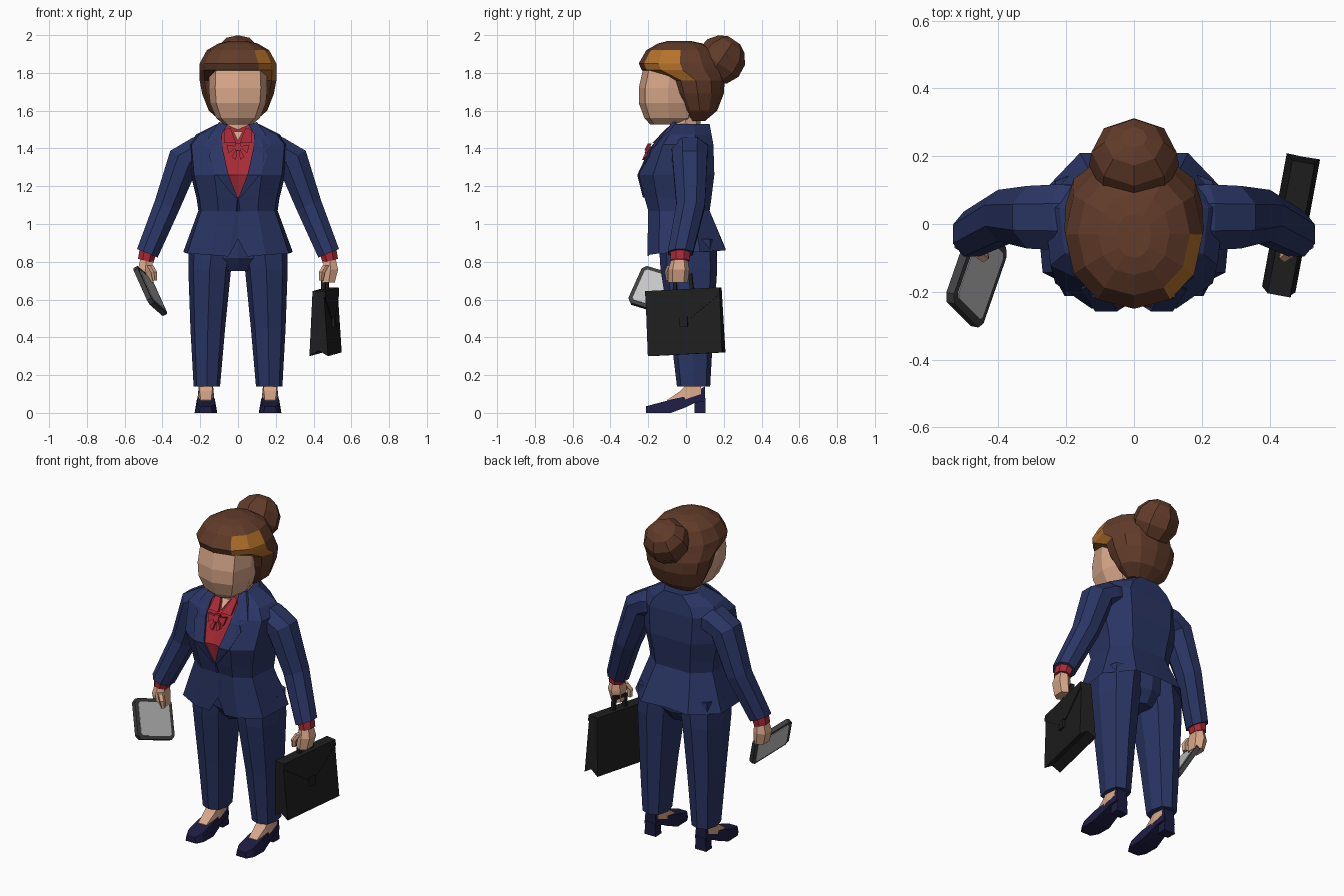
import bpy, bmesh, math
from mathutils import Vector, Matrix

if "Cube" in bpy.data.objects:
    bpy.data.objects.remove(bpy.data.objects["Cube"])


def material(name, r, g, b):
    m = bpy.data.materials.new(name)
    m.diffuse_color = [(c / 255) ** 2.2 for c in (r, g, b)] + [1]
    m.use_nodes = True
    m.node_tree.nodes["Principled BSDF"].inputs["Base Color"].default_value = m.diffuse_color
    return m


NAVY = material("navy suit", 46, 56, 100)
SHOE = material("dark navy leather", 35, 34, 68)
RED = material("red shirt", 165, 46, 56)
SKIN = material("skin", 215, 165, 136)
HAIR = material("brown hair", 98, 62, 46)
GOLD = material("golden streak", 178, 112, 46)
BLACK = material("black leather", 36, 36, 37)
FRAME = material("dark grey frame", 66, 66, 68)
SCREEN = material("light grey screen", 195, 195, 197)


def skin(name, rings, *mats):
    """Join equal-length loops of points into a closed flat-shaded body."""
    n = len(rings[0])
    faces = [(r * n + i, r * n + (i + 1) % n, (r + 1) * n + (i + 1) % n, (r + 1) * n + i)
             for r in range(len(rings) - 1) for i in range(n)]
    faces += [tuple(range(n)), tuple(range((len(rings) - 1) * n, len(rings) * n))]
    me = bpy.data.meshes.new(name)
    me.from_pydata([tuple(p) for ring in rings for p in ring], [], faces)
    bm = bmesh.new()
    bm.from_mesh(me)
    bmesh.ops.recalc_face_normals(bm, faces=bm.faces)
    bm.to_mesh(me)
    bm.free()
    for m in mats:
        me.materials.append(m)
    ob = bpy.data.objects.new(name, me)
    bpy.context.collection.objects.link(ob)
    return ob


def prism(name, pts, offset, mat):
    return skin(name, [pts, [Vector(p) + Vector(offset) for p in pts]], mat)


def spow(v, p):
    return math.copysign(abs(v) ** p, v)


def oval(cx, cy, z, rx, ry, n=8, p=0.8):
    """Horizontal loop, first point at the front."""
    return [(cx + rx * spow(math.sin(2 * math.pi * i / n), p),
             cy - ry * spow(math.cos(2 * math.pi * i / n), p), z) for i in range(n)]


def tube(name, path, mat, n=8):
    """Loft along a path of (x, y, z, radius, y radius)."""
    c = [Vector(p[:3]) for p in path]
    rings = []
    for i, p in enumerate(path):
        t = c[min(i + 1, len(c) - 1)] - c[max(i - 1, 0)]
        side = Vector((0, 1, 0))
        up = t.cross(side).normalized()
        rings.append([c[i] + up * p[3] * math.cos(2 * math.pi * (k + .5) / n)
                      + side * p[4] * math.sin(2 * math.pi * (k + .5) / n) for k in range(n)])
    return skin(name, rings, mat)


# Jacket body with the shirt showing in the neckline: z, half width, front, back, neckline
rows = [(.92, .22, -.14, .15, .04), (.835, .29, -.205, .21, .05), (1.07, .21, -.20, .125, .01),
        (1.14, .22, -.22, .135, .003), (1.26, .25, -.25, .15, .05), (1.42, .265, -.175, .145, .085),
        (1.475, .22, -.125, .135, .085), (1.53, .11, -.065, .125, .05)]
rings = []
for k, (z, w, yf, yb, v) in enumerate(rows):
    half = [(0, yf + .012, z), (v, yf + .004, z), (.5 * w, yf, z), (.93 * w, .7 * yf, z),
            (w, .35 * yb, z), (.55 * w, yb, z), (0, yb, z)]
    if k == 1:  # hem notched at the front, lifted at the back
        half = [(x, y, .92 if i == 0 else z - .015 + .008 * i) for i, (x, y, _) in enumerate(half)]
    rings.append(half + [(-x, y, zz) for x, y, zz in half[5:0:-1]])
jacket = skin("jacket", rings, NAVY, RED)
for i, f in enumerate(jacket.data.polygons):
    if i // 12 in (3, 4, 5, 6) and i % 12 in (0, 11):
        f.material_index = 1


def chest(x, z, out=.008):
    """Point lying just in front of the chest."""
    for a, b in zip(rows[1:], rows[2:]):
        if a[0] <= z <= b[0]:
            t = (z - a[0]) / (b[0] - a[0])
            return Vector((x, a[2] + t * (b[2] - a[2]) - out + max(0, abs(x) - .12) * .45, z))
    return Vector((x, -.06 - out, z))


lapel_edges = [(.003, 1.14, .015, 1.14), (.05, 1.26, .115, 1.26), (.08, 1.39, .155, 1.36),
               (.081, 1.395, .14, 1.395), (.082, 1.40, .175, 1.42), (.085, 1.475, .14, 1.485),
               (.055, 1.53, .10, 1.54)]
for s, side in ((1, "left"), (-1, "right")):
    skin(side + "_lapel", [[chest(a * s, z), chest(b * s, zb), chest(b * s, zb, -.01), chest(a * s, z, -.01)]
                           for a, z, b, zb in lapel_edges], NAVY)
    # Shirt collar and bow
    prism(side + "_shirt_collar", [chest(x * s, z, .012) for x, z in ((.01, 1.43), (.075, 1.43), (.07, 1.50), (.04, 1.51))],
          (0, .015, 0), RED)
    prism(side + "_bow_loop", [chest(x * s, z, .024) for x, z in ((0, 1.41), (.05, 1.375), (.06, 1.42))], (0, .015, 0), RED)
    prism(side + "_bow_tail", [chest(x * s, z, .02) for x, z in ((0, 1.41), (.012, 1.34), (.035, 1.355))], (0, .015, 0), RED)
prism("bow_knot", [chest(x, z, .032) for x, z in ((-.015, 1.39), (.015, 1.39), (.015, 1.425), (-.015, 1.425))], (0, .02, 0), RED)
prism("throat", [chest(x, z, .006) for x, z in ((0, 1.44), (.025, 1.49), (-.025, 1.49))], (0, .02, 0), SKIN)

# Limbs, mirrored
for s, side in ((1, "left"), (-1, "right")):
    tube(side + "_sleeve", [(.15 * s, .02, 1.40, .07, .10), (.21 * s, .02, 1.385, .085, .105),
                            (.285 * s, .02, 1.345, .092, .10), (.375 * s, .025, 1.10, .075, .082),
                            (.48 * s, -.03, .845, .064, .072)], NAVY)
    tube(side + "_cuff", [(.475 * s, -.03, .86, .05, .058), (.489 * s, -.033, .805, .045, .054)], RED)
    skin(side + "_hand", [oval(.485 * s, -.035, .82, .034, .042, 6), oval(.49 * s, -.038, .76, .045, .056, 6),
                          oval(.48 * s, -.042, .69, .036, .052, 6)], SKIN)
    skin(side + "_thumb", [oval(.465 * s, -.08, .78, .018, .02, 5), oval(.445 * s, -.095, .745, .017, .018, 5),
                           oval(.44 * s, -.09, .70, .012, .014, 5)], SKIN)
    skin(side + "_trouser_leg", [oval(.165 * s, .04, .14, .07, .088), oval(.16 * s, .03, .45, .092, .115),
                                 oval(.15 * s, .015, .76, .113, .15), oval(.132 * s, .01, .92, .13, .155)], NAVY)

    def foot(name, sections, mat):
        skin(side + name, [[((.17 + w) * s, y, lo), ((.17 + w * .8) * s, y, hi),
                            ((.17 - w * .8) * s, y, hi), ((.17 - w) * s, y, lo)] for y, w, lo, hi in sections], mat)

    foot("_shoe", [(-.212, .035, 0, .035), (-.17, .058, 0, .046), (-.08, .06, 0, .07),
                   (.0, .05, .03, .088), (.05, .045, .055, .11), (.1, .04, .06, .14)], SHOE)
    foot("_heel", [(.045, .036, 0, .08), (.103, .038, 0, .08)], SHOE)
    foot("_instep", [(-.10, .035, .04, .068), (-.03, .042, .06, .115), (.02, .044, .08, .17), (.08, .038, .1, .17)], SKIN)

skin("trouser_seat", [oval(0, .01, .75, .06, .10), oval(0, .01, .82, .18, .145), oval(0, .01, .95, .21, .15)], NAVY)

# Head: z, half width, front, back
def head_loft(name, table, n, p, *mats):
    return skin(name, [oval(0, (f + b) / 2, z, w, (b - f) / 2, n, p) for z, w, f, b in table], *mats)


head_loft("neck", [(1.42, .095, -.09, .08), (1.52, .085, -.085, .075), (1.62, .085, -.08, .08)], 8, .8, SKIN)
head_loft("face", [(1.528, .075, -.19, .0), (1.56, .115, -.22, .04), (1.64, .148, -.25, .06),
                   (1.72, .155, -.25, .06), (1.83, .15, -.225, .06), (1.88, .12, -.19, .05)], 8, .72, SKIN)
hair = head_loft("hair", [(1.545, .09, .02, .10), (1.60, .155, -.02, .165), (1.69, .19, -.075, .20),
                          (1.76, .203, -.10, .205), (1.815, .205, -.235, .20), (1.85, .203, -.25, .188),
                          (1.92, .165, -.21, .15), (1.955, .105, -.15, .09), (1.968, .05, -.10, .03)],
                 12, .92, HAIR, GOLD)
for f in hair.data.polygons:  # golden streak on one temple
    c = f.center
    if c.x > .09 and -.2 < c.y < -.02 and 1.77 < c.z < 1.9:
        f.material_index = 1
bun = skin("hair_bun", [oval(0, 0, -.13 * math.cos(a), .135 * math.sin(a), .13 * math.sin(a), 8, 1)
                        for a in (.35, .85, 1.4, 1.95, 2.45, 2.85)], HAIR)
bun.matrix_world = Matrix.Translation((0, .185, 1.87)) @ Matrix.Rotation(-.6, 4, 'X')

# Briefcase, built upright then turned into the hand
case = Matrix.Translation((.462, -.005, 0)) @ Matrix.Rotation(math.radians(-10.5), 4, 'Z') \
    @ Matrix.Translation((0, 0, .48)) @ Matrix.Rotation(.05, 4, 'X') @ Matrix.Translation((0, 0, -.48))
outline = [(-.05, .31), (0, .34), (.05, .31), (.03, .655), (-.03, .655)]
parts = [prism("briefcase", [(x, -.2, z) for x, z in outline], (0, .4, 0), BLACK)]


def on_side(y, z):
    return (.05 - .02 * (z - .31) / .345, y, z)


parts.append(prism("briefcase_flap", [on_side(y, z) for y, z in
             ((-.2, .655), (-.2, .62), (-.04, .50), (.04, .50), (.2, .62), (.2, .655))], (.007, 0, 0), BLACK))
parts.append(prism("briefcase_latch", [on_side(y, z) for y, z in
             ((-.022, .455), (.022, .455), (.022, .51), (-.022, .51))], (.014, 0, 0), BLACK))
grip = [(-.055, .65, -.035, .65), (-.05, .735, -.033, .715), (.05, .735, .033, .715), (.055, .65, .035, .65)]
parts.append(skin("briefcase_handle", [[(-.011, a, za), (.011, a, za), (.011, b, zb), (-.011, b, zb)]
                                       for a, za, b, zb in grip], BLACK))
for ob in parts:
    ob.matrix_world = case

# Tablet
u = Vector((.09, -.09, -.2)).normalized()
v = Vector((.08, .23, -.07)).normalized()
normal = u.cross(v)
middle = Vector((-.465, -.15, .645))


def slab(name, hu, hv, cut, low, high, mat):
    corners = [(hu, hv - cut), (hu - cut, hv), (cut - hu, hv), (-hu, hv - cut),
               (-hu, cut - hv), (cut - hu, -hv), (hu - cut, -hv), (hu, cut - hv)]
    prism(name, [middle + u * a + v * b + normal * low for a, b in corners], normal * (high - low), mat)


slab("tablet_frame", .115, .13, .022, -.013, .013, FRAME)
slab("tablet_screen", .095, .108, .012, .012, .016, SCREEN)
slab("tablet_back_panel", .095, .108, .012, -.016, -.012, SCREEN)
